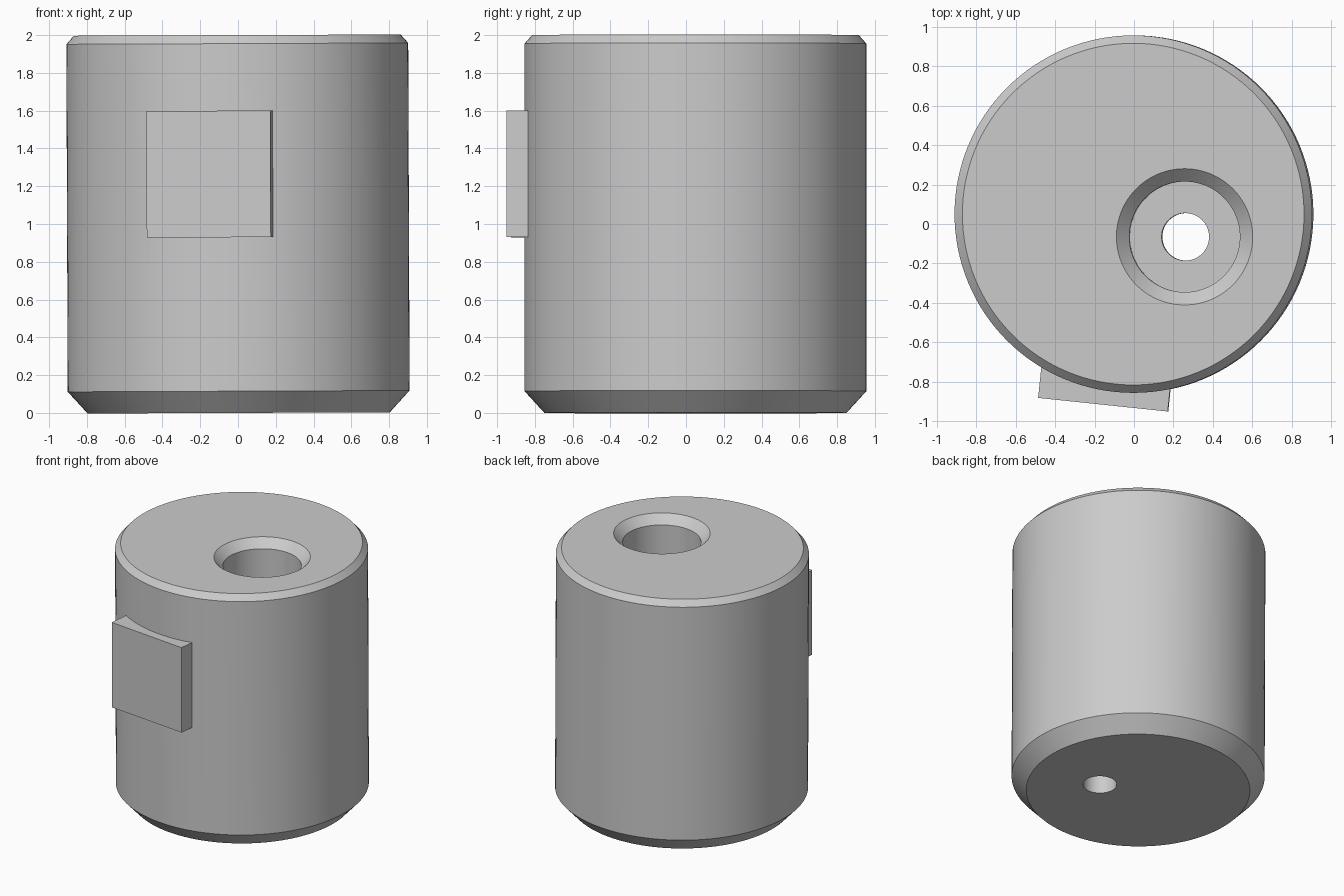
import bpy
import bmesh
import math
from mathutils import Matrix, Vector

cube = bpy.data.objects.get("Cube")
if cube:
    bpy.data.objects.remove(cube, do_unlink=True)

SEGMENTS = 128
grey = bpy.data.materials.new("plain_grey")
grey.use_nodes = True
grey.diffuse_color = (0.6, 0.6, 0.6, 1)
grey.node_tree.nodes["Principled BSDF"].inputs["Base Color"].default_value = (0.6, 0.6, 0.6, 1)


def add_object(name, bm):
    bmesh.ops.recalc_face_normals(bm, faces=bm.faces)
    mesh = bpy.data.meshes.new(name)
    bm.to_mesh(mesh)
    bm.free()
    mesh.materials.append(grey)
    obj = bpy.data.objects.new(name, mesh)
    bpy.context.collection.objects.link(obj)
    return obj


def turned(name, profile, x, y):
    """Closed solid turned about a vertical axis from (radius, z) points."""
    bm = bmesh.new()
    rings = []
    for r, z in profile:
        ring = []
        for i in range(SEGMENTS):
            a = math.tau * i / SEGMENTS
            ring.append(bm.verts.new((x + r * math.cos(a), y + r * math.sin(a), z)))
        rings.append(ring)
    for low, high in zip(rings, rings[1:]):
        for i in range(SEGMENTS):
            j = (i + 1) % SEGMENTS
            bm.faces.new((low[i], low[j], high[j], high[i]))
    bm.faces.new(rings[0])
    bm.faces.new(rings[-1])
    return add_object(name, bm)


# Chamfered cylinder
body = turned("body", [(0.80, 0), (0.905, 0.115), (0.905, 1.955), (0.865, 2.0)], 0, 0.05)

# Raised square pad, sunk into the front
bm = bmesh.new()
turn = Matrix.Rotation(math.radians(-6), 4, "Z")
depth = 0.4
center = Vector((-0.155, -0.915, 1.265)) + turn @ Vector((0, depth / 2, 0))
bmesh.ops.create_cube(bm, size=1, matrix=Matrix.Translation(center) @ turn
                      @ Matrix.Diagonal((0.66, depth, 0.67, 1)))
pad = add_object("front_pad", bm)

# Stepped through hole with a countersunk mouth
hole = turned("hole_cutter", [(0.12, -0.1), (0.12, 1.0), (0.28, 1.0), (0.28, 1.935),
                              (0.345, 2.0), (0.345, 2.1)], 0.26, -0.065)

for tool, operation in ((pad, "UNION"), (hole, "DIFFERENCE")):
    mod = body.modifiers.new(tool.name, "BOOLEAN")
    mod.object = tool
    mod.operation = operation
    mod.solver = "EXACT"

bpy.context.view_layer.objects.active = body
body.select_set(True)
for mod in list(body.modifiers):
    bpy.ops.object.modifier_apply(modifier=mod.name)
for tool in (pad, hole):
    bpy.data.objects.remove(tool, do_unlink=True)

# Very slight lean to the right side
pivot = Vector((0, 0, 1))
body.data.transform(Matrix.Translation(pivot) @ Matrix.Rotation(-0.004, 4, "Y")
                    @ Matrix.Translation(-pivot))
bpy.ops.object.shade_smooth_by_angle(angle=math.radians(25))
